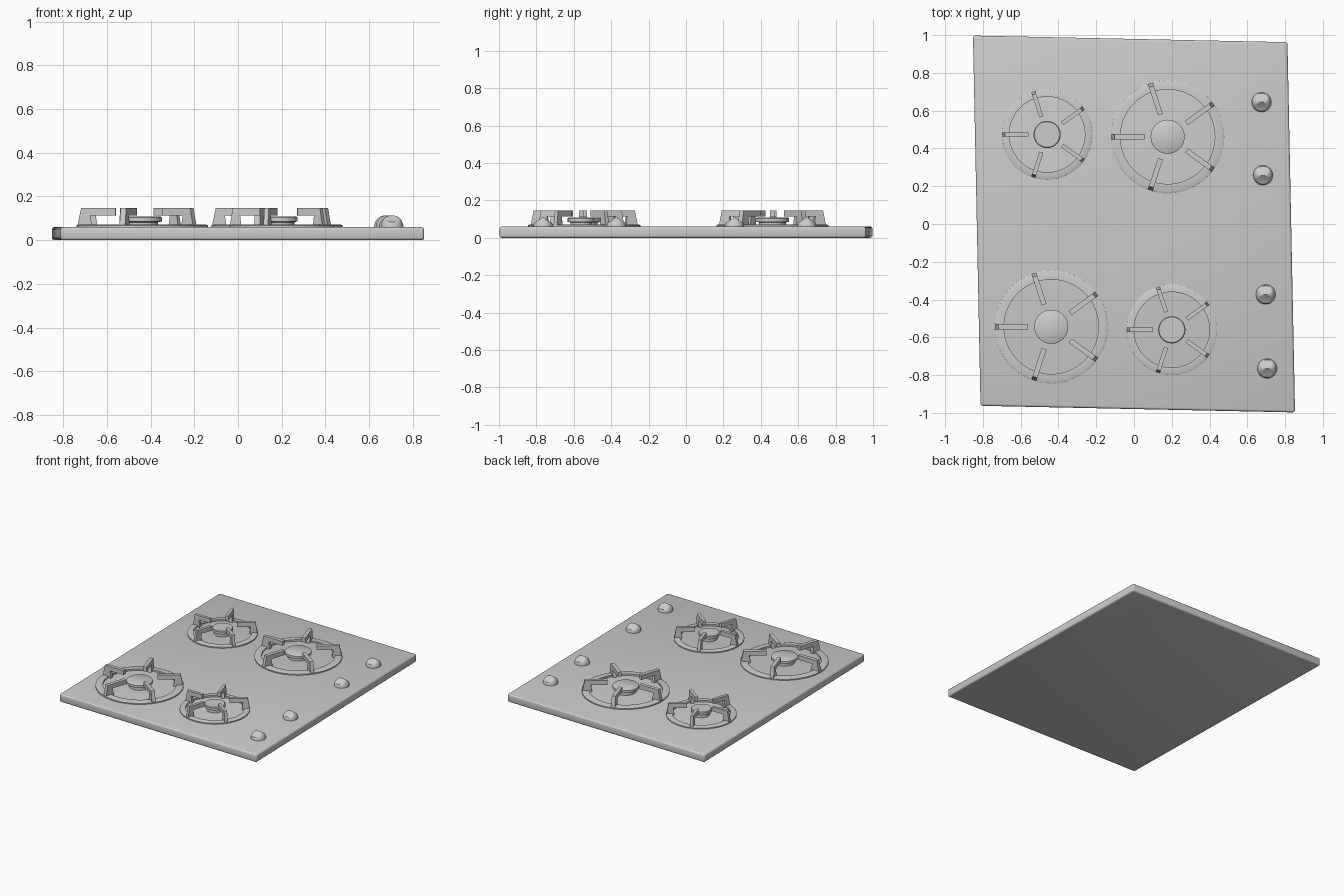
import bpy, bmesh
from math import cos, sin, pi, sqrt, radians
from mathutils import Matrix, Vector

cube = bpy.data.objects.get("Cube")
if cube:
    bpy.data.objects.remove(cube, do_unlink=True)

steel = bpy.data.materials.new("grey_steel")
steel.use_nodes = True
GREY = (0.6, 0.6, 0.6, 1)
steel.diffuse_color = GREY
steel.node_tree.nodes["Principled BSDF"].inputs["Base Color"].default_value = GREY

PLATE_TOP = 0.06


def finish(name, bm, smooth=None):
    bmesh.ops.recalc_face_normals(bm, faces=bm.faces)
    mesh = bpy.data.meshes.new(name)
    bm.to_mesh(mesh)
    bm.free()
    mesh.materials.append(steel)
    obj = bpy.data.objects.new(name, mesh)
    bpy.context.collection.objects.link(obj)
    if smooth:
        bpy.ops.object.select_all(action='DESELECT')
        obj.select_set(True)
        bpy.context.view_layer.objects.active = obj
        bpy.ops.object.shade_smooth_by_angle(angle=radians(smooth))
    return obj


def prism(bm, outline, offset):
    """Extrude a closed outline along an offset vector."""
    face = bm.faces.new([bm.verts.new(p) for p in outline])
    new = bmesh.ops.extrude_face_region(bm, geom=[face])["geom"]
    verts = [v for v in new if isinstance(v, bmesh.types.BMVert)]
    bmesh.ops.translate(bm, verts=verts, vec=offset)


def lathe(name, profile, centre, closed, steps=64):
    """Turn a radius/height profile around a vertical axis."""
    bm = bmesh.new()
    pts = [bm.verts.new((r, 0, z)) for r, z in profile]
    edges = [bm.edges.new(pair) for pair in zip(pts, pts[1:])]
    if closed:
        edges.append(bm.edges.new((pts[-1], pts[0])))
    bmesh.ops.spin(bm, geom=pts + edges, cent=(0, 0, 0), axis=(0, 0, 1),
                   angle=2 * pi, steps=steps, use_merge=True)
    bmesh.ops.remove_doubles(bm, verts=bm.verts, dist=0.0001)
    bmesh.ops.translate(bm, verts=bm.verts, vec=(*centre, PLATE_TOP))
    return finish(name, bm, 35)


# Slightly skewed worktop with rounded edges
bm = bmesh.new()
half_x, half_y = Vector((0.8325, -0.0175, 0)), Vector((-0.02, 0.98, 0))
prism(bm, [sx * half_x + sy * half_y for sx, sy in ((-1, -1), (1, -1), (1, 1), (-1, 1))],
      (0, 0, PLATE_TOP))
bmesh.ops.bevel(bm, geom=bm.edges[:], offset=0.012, segments=3, profile=0.5, affect='EDGES')
finish("worktop", bm, 40)


def burner(label, centre, radius):
    s = radius / 0.3
    # Flat ring around the burner
    lathe(label + "_ring", [(0.3 * s, -0.002), (0.3 * s, 0.008), (0.29 * s, 0.012),
                            (0.25 * s, 0.012), (0.25 * s, -0.002)], centre, True)
    # Burner head with an overhanging cap
    lathe(label + "_cap", [(0, -0.002), (0.072 * s, -0.002), (0.072 * s, 0.022),
                           (0.09 * s, 0.026), (0.09 * s, 0.044), (0.084 * s, 0.048),
                           (0, 0.048)], centre, False)
    # Five pan-support arms, each with a sloping foot
    bm = bmesh.new()
    w = 0.027 * s
    arm = [(0.298, 0), (0.28, 0.087), (0.123, 0.087), (0.123, 0.054), (0.238, 0.054), (0.23, 0)]
    for i in range(5):
        part = bmesh.new()
        prism(part, [(r * s, -w / 2, z) for r, z in arm], (0, w, 0))
        part.transform(Matrix.Translation((*centre, PLATE_TOP)) @
                       Matrix.Rotation(pi + i * 2 * pi / 5, 4, 'Z'))
        mesh = bpy.data.meshes.new("arm")
        part.to_mesh(mesh)
        part.free()
        bm.from_mesh(mesh)
        bpy.data.meshes.remove(mesh)
    finish(label + "_pan_support", bm)


burner("back_right_burner", (-0.46, 0.474), 0.24)
burner("back_left_burner", (0.178, 0.462), 0.30)
burner("front_right_burner", (-0.438, -0.544), 0.30)
burner("front_left_burner", (0.2, -0.56), 0.24)


# Domed knobs pinched into a grip ridge
def knob(name, centre, radius=0.052, height=0.055):
    bm = bmesh.new()
    rings, steps = 10, 40
    rows = []
    for i in range(1, rings + 1):
        r = radius * sin(i / rings * pi / 2)
        row = []
        for k in range(steps):
            x, y = r * cos(k * 2 * pi / steps), r * sin(k * 2 * pi / steps)
            dome = height * sqrt(max(0, 1 - (r / radius) ** 2))
            pinch = height * (0.4 + 0.6 * (1 - abs(y) / radius) ** 1.5)
            row.append(bm.verts.new((x, y, min(dome, pinch))))
        rows.append(row)
    top = bm.verts.new((0, 0, height))
    for k in range(steps):
        n = (k + 1) % steps
        bm.faces.new((top, rows[0][k], rows[0][n]))
        for a, b in zip(rows, rows[1:]):
            bm.faces.new((a[k], b[k], b[n], a[n]))
    bm.faces.new(rows[-1])
    bmesh.ops.translate(bm, verts=bm.verts, vec=(*centre, PLATE_TOP - 0.001))
    finish(name, bm, 40)


for i, centre in enumerate([(0.675, 0.645), (0.683, 0.258), (0.697, -0.373), (0.705, -0.765)]):
    knob("knob_%d" % (i + 1), centre)
